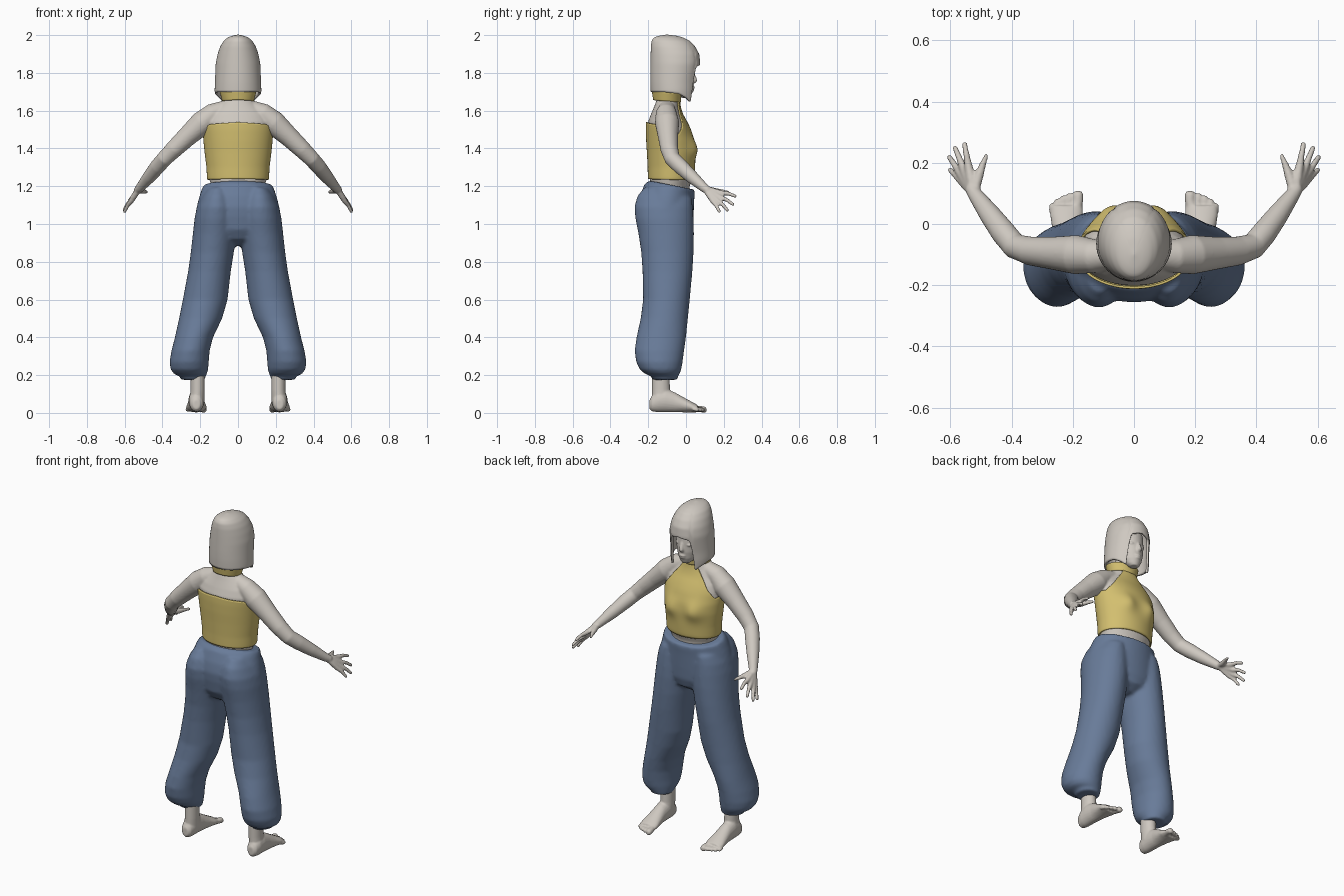
import bpy, bmesh, math
from mathutils import Vector

if "Cube" in bpy.data.objects:
    bpy.data.objects.remove(bpy.data.objects["Cube"])

X, Y, Z = Vector((1, 0, 0)), Vector((0, 1, 0)), Vector((0, 0, 1))


def material(name, rgb):
    m = bpy.data.materials.new(name)
    m.use_nodes = True
    m.diffuse_color = (*rgb, 1)
    bsdf = m.node_tree.nodes["Principled BSDF"]
    bsdf.inputs["Base Color"].default_value = (*rgb, 1)
    bsdf.inputs["Roughness"].default_value = 0.8
    return m


SKIN = material("pale grey", (0.62, 0.58, 0.53))
YELLOW = material("mustard yellow", (0.65, 0.52, 0.16))
BLUE = material("denim blue", (0.14, 0.20, 0.32))


def lerp(keys, t):
    """Piecewise linear lookup; keys are (t, value, value...) with rising t."""
    if t <= keys[0][0]:
        return keys[0][1:]
    for a, b in zip(keys, keys[1:]):
        if t <= b[0]:
            f = (t - a[0]) / (b[0] - a[0])
            return tuple(p + (q - p) * f for p, q in zip(a[1:], b[1:]))
    return keys[-1][1:]


def tube(bm, pts, axis=None, ref=Y, n=24):
    """Closed loft through elliptical sections (x, y, z, a, b)."""
    cs = [Vector(p[:3]) for p in pts]
    rings = []
    for i, p in enumerate(pts):
        t = axis or (cs[min(i + 1, len(cs) - 1)] - cs[max(i - 1, 0)]).normalized()
        side = ref.cross(t).normalized()
        up = t.cross(side)
        a, b = p[3], p[-1]
        rings.append([bm.verts.new(cs[i] + side * a * math.cos(k * math.tau / n)
                                   + up * b * math.sin(k * math.tau / n)) for k in range(n)])
    for r, q in zip(rings, rings[1:]):
        for k in range(n):
            bm.faces.new((r[k], r[(k + 1) % n], q[(k + 1) % n], q[k]))
    bm.faces.new(rings[0][::-1])
    bm.faces.new(rings[-1])


def ball(bm, x, y, z, a, b, c):
    """Ellipsoid stacked in z."""
    tube(bm, [(x, y, z + c * math.sin(u), a * math.cos(u), b * math.cos(u))
              for u in [math.radians(d) for d in range(-80, 81, 20)]], Z)


def finish(bm, name, mat, voxel=None, smooth=4):
    if voxel:
        bmesh.ops.recalc_face_normals(bm, faces=bm.faces)
    for f in bm.faces:
        f.smooth = True
    me = bpy.data.meshes.new(name)
    bm.to_mesh(me)
    bm.free()
    me.materials.append(mat)
    ob = bpy.data.objects.new(name, me)
    bpy.context.collection.objects.link(ob)
    if voxel:
        r = ob.modifiers.new("Blend", "REMESH")
        r.mode, r.voxel_size, r.use_smooth_shade = "VOXEL", voxel, True
        s = ob.modifiers.new("Soften", "SMOOTH")
        s.factor, s.iterations = 0.5, smooth
    return ob


def shell(name, mat, keys, hi, lo, rows, power=1.0, cols=112, thick=0.008, bump=None):
    """Cloth or hair wall around z; hi and lo give the edge height by angle from +y."""
    bm = bmesh.new()
    grid = []
    for i in range(cols):
        th = i * math.tau / cols
        d = min(th, math.tau - th)
        top, bot = lerp(hi, d)[0], lerp(lo, d)[0]
        col = []
        for j in range(rows + 1):
            z = top + (bot - top) * (j / rows) ** power
            rx, y0, y1 = lerp(keys, z)
            co = Vector((rx * math.sin(th), (y0 + y1) / 2 + (y1 - y0) / 2 * math.cos(th), z))
            if bump:
                co.y += bump(co)
            col.append(bm.verts.new(co))
        grid.append(col)
    for i in range(cols):
        a, b = grid[i], grid[(i + 1) % cols]
        for j in range(rows):
            bm.faces.new((a[j], b[j], b[j + 1], a[j + 1]))
    bmesh.ops.remove_doubles(bm, verts=bm.verts, dist=1e-5)
    ob = finish(bm, name, mat)
    s = ob.modifiers.new("Soften", "SMOOTH")
    s.factor, s.iterations = 0.5, 3
    m = ob.modifiers.new("Thickness", "SOLIDIFY")
    m.thickness, m.offset = thick, -1
    return ob


def sections(keys, off=0.0):
    """Turn (z, rx, y_back, y_front) rows into loft sections."""
    return [(0, (b + f) / 2, z, rx + off, (f - b) / 2 + off) for z, rx, b, f in keys]


# Torso profile shared by the skin and the halter top
TORSO = [(1.15, .15, -.195, .025), (1.20, .152, -.198, .03), (1.24, .164, -.202, .045),
         (1.30, .167, -.203, .048), (1.38, .177, -.207, .05), (1.44, .183, -.211, .045),
         (1.50, .187, -.213, .027), (1.54, .187, -.212, .008), (1.58, .168, -.197, -.015),
         (1.62, .125, -.18, -.028), (1.66, .085, -.165, -.033), (1.70, .07, -.155, -.04)]

# Skin: torso, neck, shoulders, arms and hands
bm = bmesh.new()
tube(bm, sections(TORSO[:-1], -.011), Z, n=40)
tube(bm, [(0, -.1, 1.58, .065, .06), (0, -.09, 1.65, .055, .055), (0, -.075, 1.76, .052, .055)], Z)
ARM = [(.05, -.1, 1.62, .04), (.13, -.105, 1.585, .055), (.19, -.1, 1.535, .064),
       (.27, -.095, 1.462, .053), (.34, -.088, 1.395, .047), (.39, -.072, 1.345, .042),
       (.425, -.03, 1.305, .041), (.47, .03, 1.25, .035), (.52, .098, 1.19, .024),
       (.535, .12, 1.175, .02)]
FINGERS = [(.555, .268, 1.145), (.587, .255, 1.10), (.607, .224, 1.068), (.604, .18, 1.06)]
for s in (1, -1):
    tube(bm, [(s * x, y, z, r, r) for x, y, z, r in ARM], ref=Z)
    wrist = Vector((.525, .102, 1.185))
    for tip in map(Vector, FINGERS):
        path = [(wrist, .016), (wrist.lerp(tip, .3), .0155), (wrist.lerp(tip, .52), .0135),
                (wrist.lerp(tip, .75) + Z * .006, .0105), (wrist.lerp(tip, .97), .009), (tip, .006)]
        tube(bm, [(s * p.x, p.y, p.z, r, r) for p, r in path], ref=Z, n=12)
    THUMB = [(.52, .11, 1.185, .016), (.508, .155, 1.175, .016), (.494, .195, 1.172, .011),
             (.48, .228, 1.168, .007)]
    tube(bm, [(s * x, y, z, r, r) for x, y, z, r in THUMB], ref=Z, n=12)
finish(bm, "torso_and_arms", SKIN, .006, 3)

# Head with facial features
bm = bmesh.new()
tube(bm, [(0, 0, 1.668, .022, .022), (0, -.008, 1.68, .036, .036), (0, -.025, 1.705, .054, .062),
          (0, -.038, 1.745, .068, .08), (0, -.045, 1.80, .077, .086), (0, -.055, 1.87, .08, .09),
          (0, -.07, 1.92, .06, .07)], Z, n=32)
tube(bm, [(0, .03, 1.81, .009, .01), (0, .043, 1.775, .012, .012), (0, .048, 1.758, .015, .012),
          (0, .04, 1.745, .01, .008)], Z, n=12)
ball(bm, 0, .034, 1.722, .022, .013, .007)
ball(bm, 0, .031, 1.709, .019, .013, .007)
for s in (1, -1):
    ball(bm, s * .034, .024, 1.79, .018, .012, .009)
finish(bm, "head", SKIN, .005, 2)

# Bobbed hair with a fringe and pointed side locks
HAIR = [(1.64, .114, -.178, .055), (1.70, .124, -.187, .058), (1.75, .122, -.189, .06),
        (1.80, .12, -.189, .068), (1.85, .118, -.188, .076), (1.90, .108, -.187, .07),
        (1.94, .094, -.186, .048), (1.97, .076, -.182, .02), (1.987, .055, -.17, -.015),
        (1.996, .034, -.148, -.045), (2.003, 0, -.1, -.1)]
shell("hair", SKIN, HAIR, [(0, 2.003)],
      [(0, 1.845), (.57, 1.83), (.64, 1.74), (.71, 1.635), (.95, 1.66), (1.35, 1.685),
       (2, 1.695), (math.pi, 1.695)], 36, 1.8, thick=.012)


# Cropped halter top, its bust shaped by two soft bumps
def bust(co):
    if co.y < -.06:
        return 0
    return .024 * sum(math.exp(-((co.x - s * .08) / .048) ** 2 - ((co.z - 1.395) / .05) ** 2)
                      for s in (1, -1))


shell("halter_top", YELLOW, TORSO,
      [(0, 1.675), (.42, 1.67), (.56, 1.59), (.75, 1.53), (1.15, 1.475), (1.7, 1.49),
       (2.2, 1.53), (math.pi, 1.542)], [(0, 1.228), (math.pi, 1.236)], 28, bump=bust)
shell("collar", YELLOW, [(1.645, .082, -.172, -.028), (1.71, .10, -.182, -.02)],
      [(0, 1.69), (math.pi, 1.708)], [(0, 1.64), (math.pi, 1.655)], 6)

# Loose trousers: hips, two baggy legs and gathered cuffs
HIPS = [(.885, .06, -.15, -.03), (.92, .15, -.21, .02), (.97, .215, -.24, .036),
        (1.04, .226, -.252, .04), (1.09, .219, -.256, .042), (1.14, .206, -.245, .044),
        (1.18, .192, -.22, .046), (1.205, .182, -.195, .046)]
# rows: z, inner x, outer x, back y, front y
LEG = [(.195, .17, .31, -.185, -.04), (.205, .165, .338, -.215, -.034), (.23, .158, .357, -.245, -.025),
       (.27, .155, .362, -.264, -.018), (.33, .15, .352, -.272, -.01), (.40, .132, .334, -.262, 0),
       (.50, .084, .312, -.24, .01), (.60, .055, .292, -.227, .02), (.75, .038, .264, -.23, .034),
       (.85, .022, .25, -.237, .04), (.95, .008, .239, -.252, .042), (1.03, .006, .23, -.268, .04),
       (1.09, .012, .218, -.273, .036), (1.14, .03, .195, -.258, .03), (1.17, .05, .17, -.22, 0)]
bm = bmesh.new()
tube(bm, sections(HIPS), Z, n=48)
for s in (1, -1):
    tube(bm, [(s * (i + o) / 2, (b + f) / 2, z, (o - i) / 2, (f - b) / 2) for z, i, o, b, f in LEG], Z, n=40)
    tube(bm, [(s * .238, -.112, z, .066, .068) for z in (.175, .19, .22)], Z)
for v in bm.verts:
    if v.co.z > 1.13:  # waistline dips toward +y
        v.co.z -= (v.co.y + .07) * .2 * min(1, (v.co.z - 1.13) / .05)
finish(bm, "trousers", BLUE, .01, 5)

# Bare feet with toes and ankles
FOOT = [(-.193, .045, .018, .025), (-.18, .05, .032, .042), (-.15, .062, .04, .058),
        (-.11, .066, .042, .062), (-.06, .056, .042, .053), (-.01, .042, .048, .039),
        (.03, .031, .054, .028), (.06, .023, .052, .02)]
TOES = [(.183, .108, .018), (.21, .1, .0125), (.231, .093, .012), (.25, .083, .0115), (.267, .068, .011)]
for s, side in ((1, "left"), (-1, "right")):
    bm = bmesh.new()
    tube(bm, [(s * .22, y, z, a, b) for y, z, a, b in FOOT], Y, Z)
    tube(bm, [(s * .217, -.125, .06, .04, .055), (s * .214, -.132, .12, .038, .048),
              (s * .214, -.135, .24, .038, .045)], Z)
    for x, y, r in TOES:
        tube(bm, [(s * (x * .7 + .066), .03, .026, r, r), (s * x, y - .03, .02, r, r * .9),
                  (s * x, y - .01, .017, r, r), (s * x, y, .015, r * .6, r * .6)], Y, Z, 12)
    finish(bm, side + "_foot", SKIN, .005, 3)
